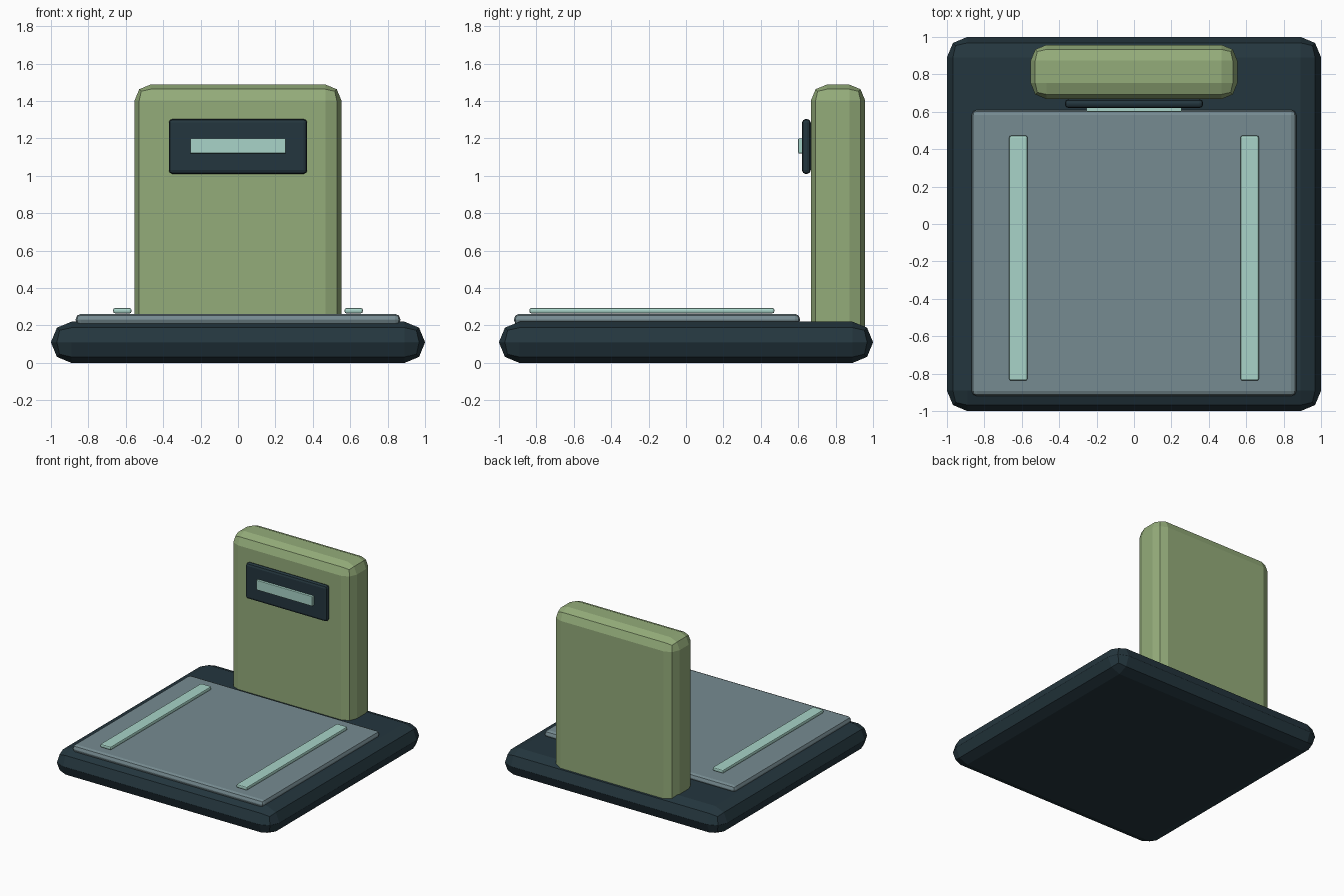
import bpy

cube = bpy.data.objects.get("Cube")
if cube:
    bpy.data.objects.remove(cube, do_unlink=True)


def linear(c):
    c /= 255
    return c / 12.92 if c <= 0.04045 else ((c + 0.055) / 1.055) ** 2.4


def material(name, *rgb):
    m = bpy.data.materials.new(name)
    m.use_nodes = True
    color = [linear(c) for c in rgb] + [1]
    m.diffuse_color = color
    m.node_tree.nodes["Principled BSDF"].inputs["Base Color"].default_value = color
    return m


navy = material("dark navy", 36, 54, 62)
grey = material("slate grey", 118, 139, 145)
green = material("sage green", 148, 172, 122)
mint = material("pale mint", 168, 212, 200)


def rounded_box(name, x, y, z, bevel, mat):
    """Box spanning the given (low, high) ranges, with two-step rounded edges."""
    spans = (x, y, z)
    bpy.ops.mesh.primitive_cube_add(size=1, location=[(a + b) / 2 for a, b in spans])
    ob = bpy.context.object
    ob.name = name
    ob.scale = [b - a for a, b in spans]
    bpy.ops.object.transform_apply(location=False, rotation=False, scale=True)
    ob.data.materials.append(mat)
    mod = ob.modifiers.new("rounded edges", 'BEVEL')
    mod.width = bevel
    mod.segments = 2
    mod.limit_method = 'NONE'
    return ob


# Base slab and raised deck
rounded_box("base", (-1, 1), (-1, 1), (0, 0.22), 0.109, navy)
rounded_box("deck", (-0.868, 0.868), (-0.92, 0.61), (0.2, 0.262), 0.028, grey)

# Upright column, its foot sunk in the base
rounded_box("column", (-0.553, 0.553), (0.668, 0.958), (0.1, 1.488), 0.085, green)

# Display panel with a lit bar
rounded_box("panel", (-0.37, 0.37), (0.62, 0.667), (1.01, 1.304), 0.02, navy)
rounded_box("display_bar", (-0.255, 0.255), (0.6, 0.625), (1.12, 1.2), 0.004, mint)

# Guide strips along the deck
for side, label in ((-1, "right"), (1, "left")):
    x = sorted((side * 0.57, side * 0.667))
    rounded_box(label + "_strip", x, (-0.837, 0.472), (0.265, 0.293), 0.009, mint)
